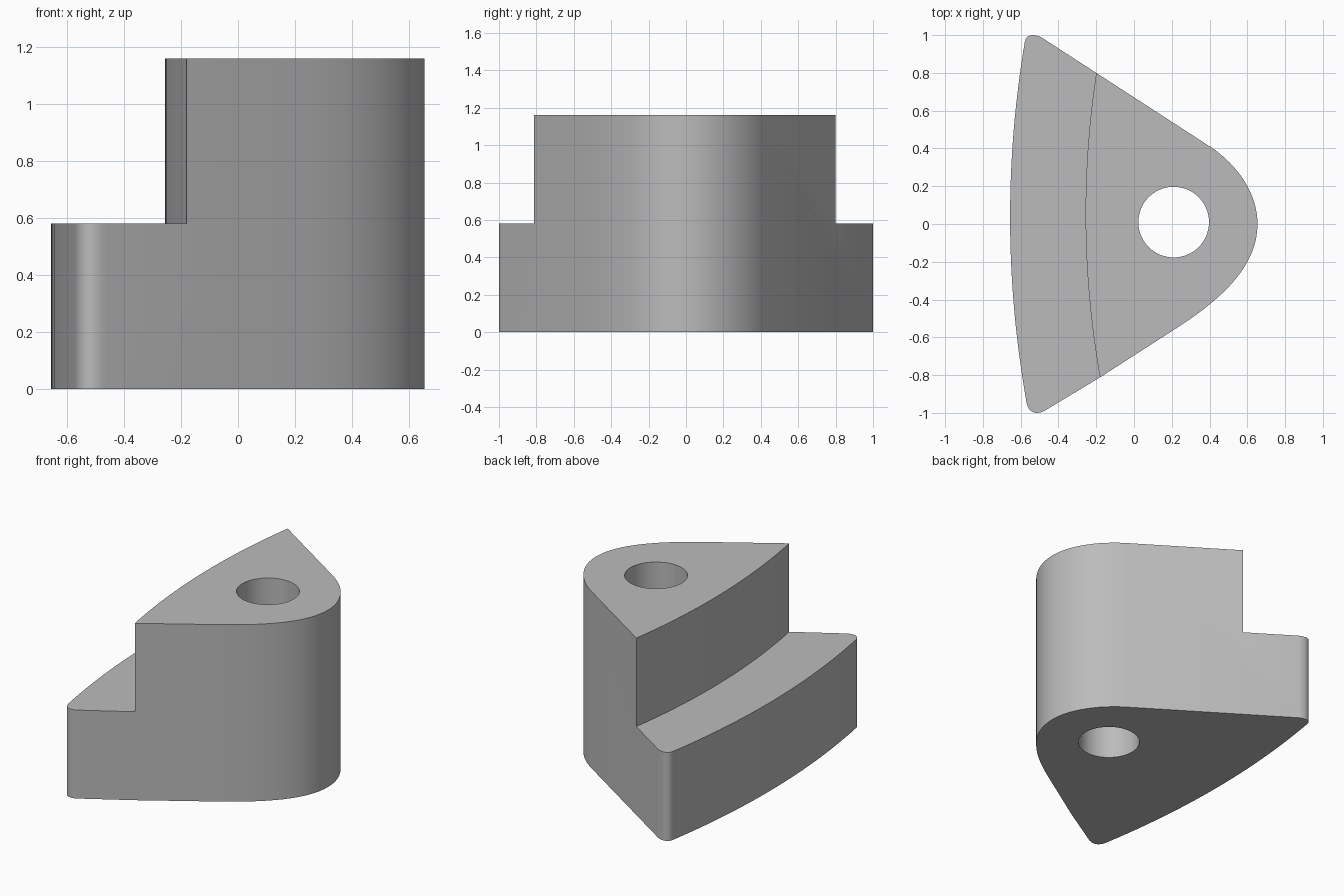
import bpy
import bmesh
from mathutils import Vector
from mathutils.geometry import interpolate_bezier

HEIGHT, LEDGE = 1.16, 0.58

default = bpy.data.objects.get("Cube")
if default:
    bpy.data.objects.remove(default, do_unlink=True)

grey = bpy.data.materials.new("plain_grey")
grey.use_nodes = True
colour = (0.5, 0.5, 0.5, 1)
grey.diffuse_color = colour
grey.node_tree.nodes["Principled BSDF"].inputs["Base Color"].default_value = colour


def bezier(a, b, c, d, count=16):
    """Points along one cubic segment, without the last."""
    pts = interpolate_bezier(*(Vector(p) for p in (a, b, c, d)), count + 1)
    return [(p.x, p.y) for p in pts][:-1]


def bow(start, end, bulge, count=24):
    """Shallow curve from start to end, pushed towards -x by bulge."""
    pts = []
    for i in range(count + 1):
        t = i / count
        p = Vector(start).lerp(Vector(end), t)
        pts.append((p.x - 4 * bulge * t * (1 - t), p.y))
    return pts


def prism(name, outline, low, high):
    """Solid made by raising a flat outline."""
    bm = bmesh.new()
    face = bm.faces.new([bm.verts.new((x, y, low)) for x, y in outline])
    raised = bmesh.ops.extrude_face_region(bm, geom=[face])["geom"]
    for v in raised:
        if isinstance(v, bmesh.types.BMVert):
            v.co.z = high
    bmesh.ops.recalc_face_normals(bm, faces=bm.faces)
    mesh = bpy.data.meshes.new(name)
    bm.to_mesh(mesh)
    bm.free()
    mesh.materials.append(grey)
    obj = bpy.data.objects.new(name, mesh)
    bpy.context.collection.objects.link(obj)
    return obj


def cut(target, cutter):
    """Subtract the cutter and remove it."""
    mod = target.modifiers.new("cut", "BOOLEAN")
    mod.operation, mod.solver, mod.object = "DIFFERENCE", "EXACT", cutter
    bpy.ops.object.select_all(action="DESELECT")
    bpy.context.view_layer.objects.active = target
    target.select_set(True)
    bpy.ops.object.modifier_apply(modifier=mod.name)
    bpy.data.objects.remove(cutter, do_unlink=True)


# Rounded triangular body: bowed wide side, two small corners, round nose
outline = bow((-0.568, -0.95), (-0.578, 0.965), 0.083)[:-1]
outline += bezier((-0.578, 0.965), (-0.57, 1.005), (-0.53, 1.013), (-0.472, 0.978), 10)
outline += bezier((0.41, 0.405), (0.55, 0.31), (0.654, 0.16), (0.654, 0))
outline += bezier((0.654, 0), (0.654, -0.22), (0.47, -0.39), (0.25, -0.535))
outline += [(0.25, -0.535), (-0.18, -0.812)]
outline += bezier((-0.462, -0.982), (-0.51, -1.013), (-0.556, -1.005), (-0.568, -0.95), 10)
body = prism("body", outline, 0, HEIGHT)

# Step along the wide side
step = bow((-0.16, -0.92), (-0.18, 0.92), 0.086) + [(-1, 0.92), (-1, -1.2), (-0.16, -1.2)]
step[-4:] = [step[-4], (-0.18, 1.2), (-1, 1.2), (-1, -1.2), (-0.16, -1.2)]
cut(body, prism("step_cutter", step, LEDGE, HEIGHT + 0.2))

# Round hole right through the nose
bpy.ops.mesh.primitive_cylinder_add(vertices=64, radius=0.187, depth=3, location=(0.21, 0.01, 0.5))
hole = bpy.context.object
hole.data.materials.append(grey)
cut(body, hole)

bpy.ops.object.shade_smooth_by_angle(angle=0.5)
